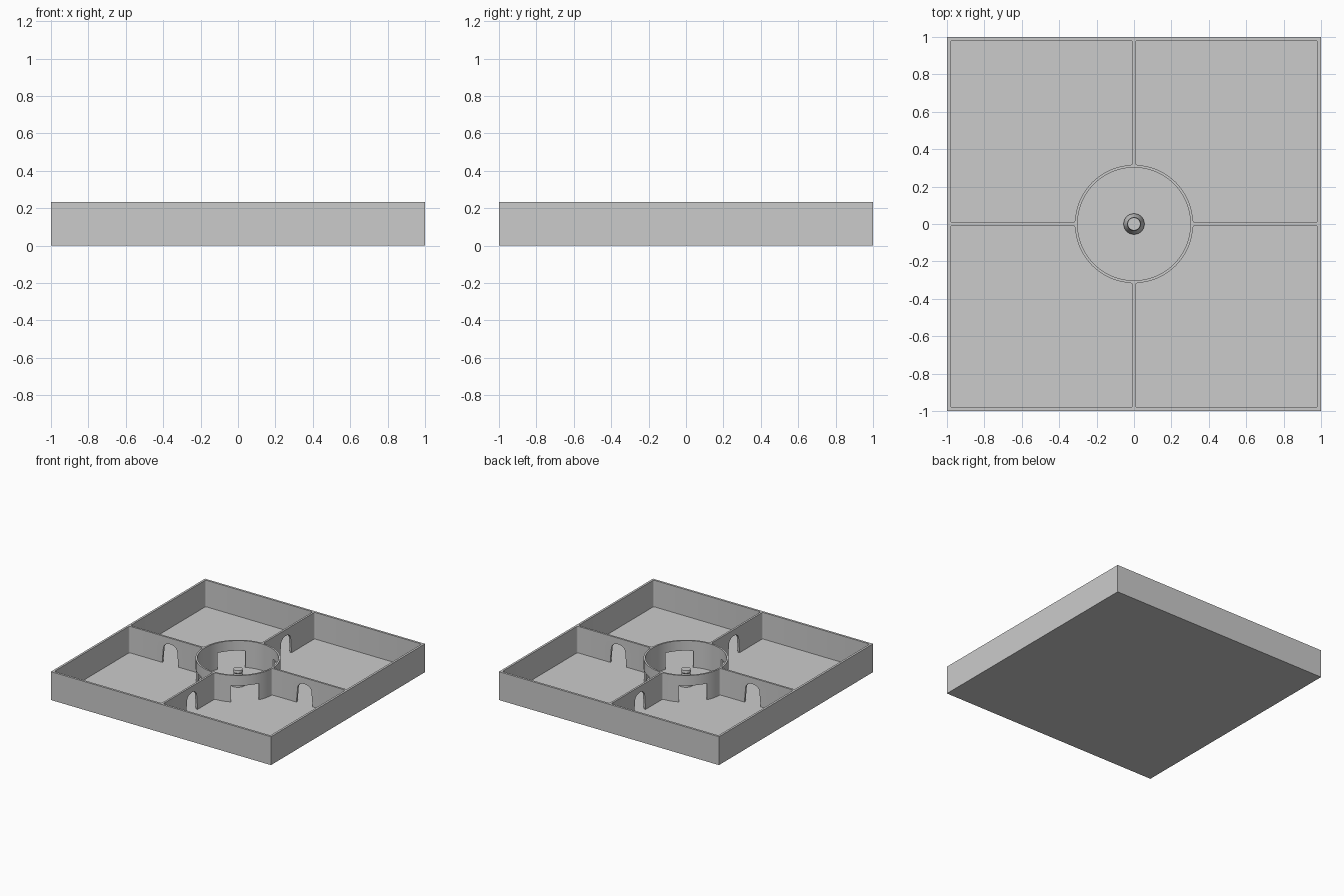
import bpy, bmesh
from math import pi, cos, sin, asin
from mathutils import Matrix

if "Cube" in bpy.data.objects:
    bpy.data.objects.remove(bpy.data.objects["Cube"])

H = 0.233        # overall height
FLOOR = 0.015    # floor thickness
IN = 0.982       # inner face of the outer wall
HT = 0.008       # half thickness of the dividers
R_OUT, R_IN = 0.316, 0.302


def prism(bm, pts, depth, mat):
    """Extrude a flat outline along its local z and place it with mat."""
    low = [bm.verts.new(mat @ Matrix.Translation((x, y, 0)).translation) for x, y in pts]
    high = [bm.verts.new(mat @ Matrix.Translation((x, y, depth)).translation) for x, y in pts]
    n = len(pts)
    bm.faces.new(low[::-1])
    bm.faces.new(high)
    for i in range(n):
        j = (i + 1) % n
        bm.faces.new((low[i], low[j], high[j], high[i]))
    return [bm.edges.get((a, b)) for a, b in zip(low, high)]


def finish(bm, name):
    bmesh.ops.recalc_face_normals(bm, faces=bm.faces)
    me = bpy.data.meshes.new(name)
    bm.to_mesh(me)
    bm.free()
    ob = bpy.data.objects.new(name, me)
    bpy.context.collection.objects.link(ob)
    return ob


def cut(target, cutter):
    cutter.hide_render = True
    mod = target.modifiers.new("cut", 'BOOLEAN')
    mod.operation = 'DIFFERENCE'
    mod.solver = 'EXACT'
    mod.object = cutter
    bpy.context.view_layer.objects.active = target
    bpy.ops.object.modifier_apply(modifier=mod.name)
    bpy.data.objects.remove(cutter)


def smooth(ob):
    bpy.ops.object.select_all(action='DESELECT')
    ob.select_set(True)
    bpy.context.view_layer.objects.active = ob
    bpy.ops.object.shade_smooth_by_angle(angle=0.5)


# solid tray block
bm = bmesh.new()
prism(bm, [(-1, -1), (1, -1), (1, 1), (-1, 1)], H, Matrix())
tray = finish(bm, "divided_tray")

# four corner pockets with small fillets, and the round centre pocket
bm = bmesh.new()
a0 = asin(HT / R_OUT)
arc = [a0 + (pi / 2 - 2 * a0) * i / 16 for i in range(17)]
quarter = [(HT, IN), (IN, IN), (IN, HT)] + [(R_OUT * cos(a), R_OUT * sin(a)) for a in arc]
corner_ids = (0, 1, 2, 3, len(quarter) - 1)
up = Matrix.Translation((0, 0, FLOOR))
corners = []
for k in range(4):
    edges = prism(bm, quarter, 0.3, Matrix.Rotation(k * pi / 2, 4, 'Z') @ up)
    corners += [edges[i] for i in corner_ids]
bmesh.ops.recalc_face_normals(bm, faces=bm.faces)
bmesh.ops.bevel(bm, geom=corners, offset=0.013, offset_type='OFFSET', segments=4,
                profile=0.5, affect='EDGES', clamp_overlap=True)
prism(bm, [(R_IN * cos(i * pi / 32), R_IN * sin(i * pi / 32)) for i in range(64)], 0.3, up)
cut(tray, finish(bm, "pocket_cutter"))

# arched doorways in the dividers and square windows in the ring
bm = bmesh.new()
arch = [(-0.074, 0), (0.074, 0)]
arch += [(0.063 * cos(pi * i / 16), 0.12 + 0.048 * sin(pi * i / 16)) for i in range(17)]
window = [(-0.105, 0), (0.105, 0), (0.105, 0.135), (-0.105, 0.135)]
stand = Matrix.Rotation(pi / 2, 4, 'X')
for k in range(4):
    turn = Matrix.Rotation(k * pi / 2, 4, 'Z')
    prism(bm, arch, 0.1, turn @ Matrix.Translation((0.61, 0.05, FLOOR)) @ stand)
    diag = Matrix.Rotation(k * pi / 2 + pi / 4, 4, 'Z')
    prism(bm, window, 0.2, diag @ Matrix.Translation((0, 0.4, FLOOR)) @ stand)
cut(tray, finish(bm, "opening_cutter"))
smooth(tray)

# turned centre post with a flared head
bm = bmesh.new()
profile = [(0, FLOOR), (0.056, FLOOR), (0.056, 0.035), (0.031, 0.112),
           (0.037, 0.122), (0.034, 0.142), (0, 0.142)]
vs = [bm.verts.new((r, 0, z)) for r, z in profile]
es = [bm.edges.new(p) for p in zip(vs, vs[1:])]
bmesh.ops.spin(bm, geom=vs + es, cent=(0, 0, 0), axis=(0, 0, 1), angle=2 * pi, steps=24)
bmesh.ops.remove_doubles(bm, verts=bm.verts, dist=1e-4)
post = finish(bm, "centre_post")
smooth(post)
